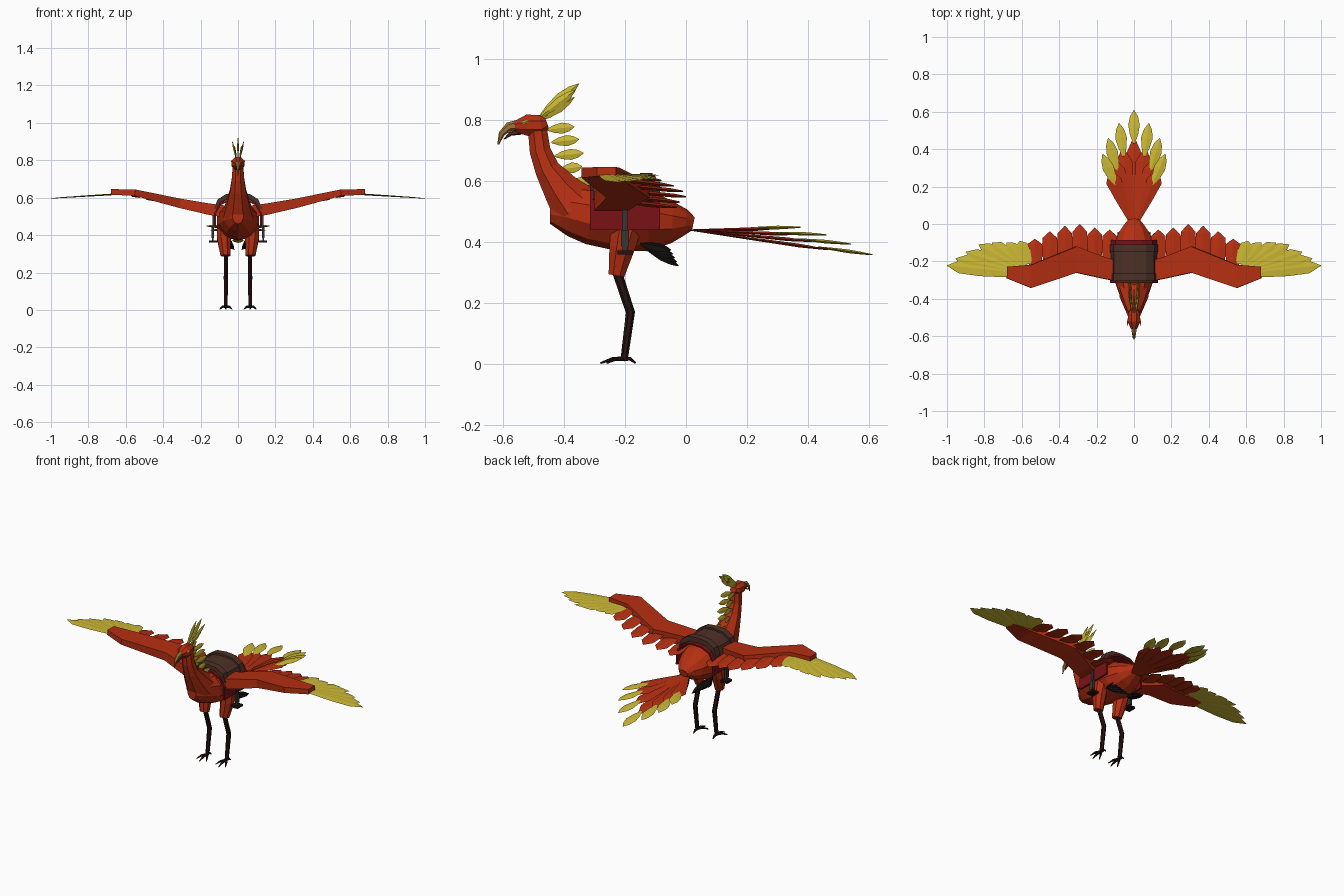
import bpy, bmesh, math
from mathutils import Vector

if "Cube" in bpy.data.objects:
    bpy.data.objects.remove(bpy.data.objects["Cube"])


def material(name, r, g, b):
    m = bpy.data.materials.new(name)
    m.use_nodes = True
    m.diffuse_color = (r, g, b, 1)
    m.node_tree.nodes["Principled BSDF"].inputs["Base Color"].default_value = (r, g, b, 1)
    return m


RED = material("flame_red", .46, .028, .006)
GOLD = material("feather_gold", .6, .48, .035)
CLOTH = material("blanket_crimson", .19, .006, .008)
LEATHER = material("saddle_leather", .075, .03, .02)
DARK = material("leg_dark", .016, .006, .005)
SOOT = material("soot_feather", .006, .004, .004)
HORN = material("beak_horn", .36, .17, .035)
IRON = material("stirrup_iron", .04, .035, .032)

X, Y, Z = Vector((1, 0, 0)), Vector((0, 1, 0)), Vector((0, 0, 1))


def tube(name, rows, mat, u=X, sides=8, box=False, flip=1):
    """Loft rings along rows of (x, y, z, half size along u, half size across)."""
    pts = [Vector(r[:3]) for r in rows]
    grow = math.sqrt(2) if box else 1
    turn = math.pi / sides if box or sides > 4 else 0
    bm = bmesh.new()
    rings = []
    for i, p in enumerate(pts):
        a = (p - pts[i - 1]).normalized() if i else Vector()
        b = (pts[i + 1] - p).normalized() if i + 1 < len(pts) else Vector()
        v = (a + b).cross(u).normalized()
        ring = []
        for k in range(sides):
            ang = turn + math.tau * k / sides
            q = p + grow * (u * math.cos(ang) * rows[i][3] + v * math.sin(ang) * rows[i][4])
            ring.append(bm.verts.new((q.x * flip, q.y, q.z)))
        rings.append(ring)
    for r0, r1 in zip(rings, rings[1:]):
        for k in range(sides):
            n = (k + 1) % sides
            bm.faces.new((r0[k], r0[n], r1[n], r1[k]))
    bm.faces.new(rings[0])
    bm.faces.new(rings[-1])
    bmesh.ops.recalc_face_normals(bm, faces=bm.faces)
    me = bpy.data.meshes.new(name)
    bm.to_mesh(me)
    bm.free()
    me.materials.append(mat)
    ob = bpy.data.objects.new(name, me)
    bpy.context.collection.objects.link(ob)
    return ob


LEAF = [(0, .15), (.25, .7), (.55, 1), (.8, .7), (1, .03)]
BLADE = [(0, .7), (.5, 1), (.82, .9), (1, .03)]
TAPER = [(0, .2), (.5, .75), (.8, 1), (1, .05)]


def feather(name, root, tip, half, mat, normal=Z, shape=LEAF, thick=.005, flip=1):
    root, tip = Vector(root), Vector(tip)
    side = (tip - root).cross(normal).normalized()
    rows = [(*root.lerp(tip, t), half * w, thick * max(w, .3)) for t, w in shape]
    return tube(name, rows, mat, side, 4, flip=flip)


def arch(name, outline, y0, y1, thick, mat):
    """Band over the back, from one half of its outline."""
    path = [(-x, z) for x, z in outline] + [(x, z) for x, z in reversed(outline) if x > 0]
    path = list(dict.fromkeys(path))
    rows = [(x, (y0 + y1) / 2, z, (y1 - y0) / 2, thick) for x, z in path]
    tube(name, rows, mat, Y, 4, True)


# Body, neck and head
body = [(-.445, .505, .03, .045), (-.38, .505, .08, .085), (-.31, .49, .105, .098),
        (-.22, .475, .118, .103), (-.12, .47, .115, .1), (-.045, .465, .085, .068),
        (.0, .465, .052, .042), (.024, .46, .028, .022)]
tube("body", [(0, *r) for r in body], RED, sides=10)
neck = [(-.36, .515, .085, .09), (-.41, .575, .065, .065), (-.455, .64, .046, .044),
        (-.478, .7, .036, .037), (-.486, .765, .031, .034)]
tube("neck", [(0, *r) for r in neck], RED)
head = [(-.56, .778, .018, .02), (-.52, .783, .037, .038), (-.475, .783, .034, .036),
        (-.455, .79, .02, .022)]
tube("head", [(0, *r) for r in head], RED)
beak = [(-.545, .784, .018, .018), (-.58, .778, .013, .015), (-.604, .755, .008, .01),
        (-.615, .72, .002, .003)]
tube("upper_beak", [(0, *r) for r in beak], HORN, sides=6)
tube("lower_beak", [(0, -.54, .762, .014, .01), (0, -.575, .755, .009, .007),
                    (0, -.595, .738, .002, .002)], LEATHER, sides=6)

# Crest and nape plumes
feather("crest_middle", (0, -.48, .81), (0, -.35, .92), .02, GOLD, X)
plumes = [(-.455, .768, .09), (-.44, .727, .09), (-.43, .682, .095),
          (-.41, .638, .07), (-.385, .592, .085)]

# Saddle
blanket = [(.124, .44), (.123, .515), (.095, .565), (.045, .588), (0, .592)]
seat = [(.116, .53), (.1, .575), (.06, .6), (0, .606)]
arch("saddle_blanket", blanket, -.315, -.085, .005, CLOTH)
arch("saddle_seat", seat, -.28, -.11, .009, LEATHER)
arch("saddle_pommel", [(x, z + .008) for x, z in seat], -.305, -.265, .012, LEATHER)
arch("saddle_cantle", [(x, z + .008) for x, z in seat], -.15, -.11, .012, LEATHER)

arm = [(.06, -.26, .525, .052, .032), (.16, -.235, .54, .058, .03), (.31, -.19, .57, .07, .025),
       (.55, -.28, .627, .062, .017), (.68, -.26, .631, .031, .015)]
flight_tips = [-.03, -.02, 0, -.01, -.04, -.08]
primary_tips = [(.61, -.09), (.68, -.1), (.76, -.1), (.83, -.11), (.9, -.15),
                (.955, -.185), (1, -.222)]
tail_tips = [(.0, .61, .355), (.08, .54, .39), (.138, .46, .42), (.168, .375, .445)]

for side, s in (("left", 1), ("right", -1)):
    feather(side + "_eye", (.033, -.545, .79), (.036, -.515, .797), .006, GOLD, X, thick=.003, flip=s)
    for i, (ty, tz) in enumerate([(-.36, .9), (-.365, .875)]):
        feather(side + "_crest", (.01, -.48, .808 - .01 * i), (.03 - .012 * i, ty, tz), .016,
                GOLD, X, flip=s)
    for y, z, length in plumes:
        feather(side + "_nape_plume", (.01, y, z), (.024, y + length, z + .01), .018, GOLD, X,
                thick=.004, flip=s)

    # Wing arm with flight feathers and golden tip
    tube(side + "_wing_arm", arm, RED, Y, 4, True, s)
    for i, ty in enumerate(flight_tips):
        x = .13 + .08 * i
        z = .485 + .22 * x
        feather(side + "_flight_feather", (x, -.23, z + .022), (x, ty, z), .043, RED,
                shape=BLADE, thick=.007, flip=s)
    for i, (x, y) in enumerate(primary_tips):
        t = i / 6
        feather(side + "_wingtip_feather", (.57 + .07 * t, -.215 - .045 * t, .622),
                (x, y, .622 - .058 * (x - .56)), .038, GOLD, shape=BLADE, thick=.003, flip=s)

    # Stirrup
    tube(side + "_stirrup_strap", [(.131, -.2, .515, .009, .004), (.135, -.2, .37, .009, .004)],
         IRON, Y, 4, True, s)
    tube(side + "_stirrup_buckle", [(.135, -.2, .44, .013, .007), (.135, -.2, .385, .013, .007)],
         IRON, Y, 4, True, s)
    tube(side + "_stirrup_tread", [(.11, -.2, .366, .025, .006), (.155, -.2, .366, .025, .006)],
         DARK, Y, 4, True, s)

    # Leg
    tube(side + "_thigh", [(.075, -.195, .45, .042, .055), (.075, -.21, .38, .04, .045),
                           (.067, -.228, .29, .028, .028)], RED, flip=s)
    tube(side + "_shank", [(.065, -.225, .3, .012, .016), (.065, -.182, .17, .013, .015),
                           (.065, -.202, .02, .011, .012)], DARK, sides=6, flip=s)
    for dx, y in ((-.033, -.26), (0, -.28), (.033, -.26), (0, -.165)):
        mid = (.065 + dx * .5, (y - .2) / 2, .018, .008, .006)
        tube(side + "_toe", [(.065, -.202, .018, .008, .008), mid,
                             (.065 + dx, y, .004, .002, .003)], DARK, sides=6, flip=s)

    # Dark feathers behind the hips
    for i in range(5):
        feather(side + "_hip_feather", (.075, -.15, .395), (.02 + .022 * i, -.025 - .006 * i,
                .322 + .013 * i), .018, SOOT, Vector((.8, 0, .6)), thick=.008, flip=s)

    # Tail fan, red shafts with golden ends
    for i, tip in enumerate(tail_tips):
        if i == 0 and s < 0:
            continue
        root, end = Vector((.006 * i, .01, .44)), Vector(tip)
        feather(side + "_tail_feather", root, root.lerp(end, .76), .042, RED,
                shape=TAPER, thick=.006, flip=s)
        start = end - (end - root).normalized() * .18
        lift = Vector((0, 0, .004))
        feather(side + "_tail_tip", start + lift, end + lift, .031, GOLD, thick=.006, flip=s)
